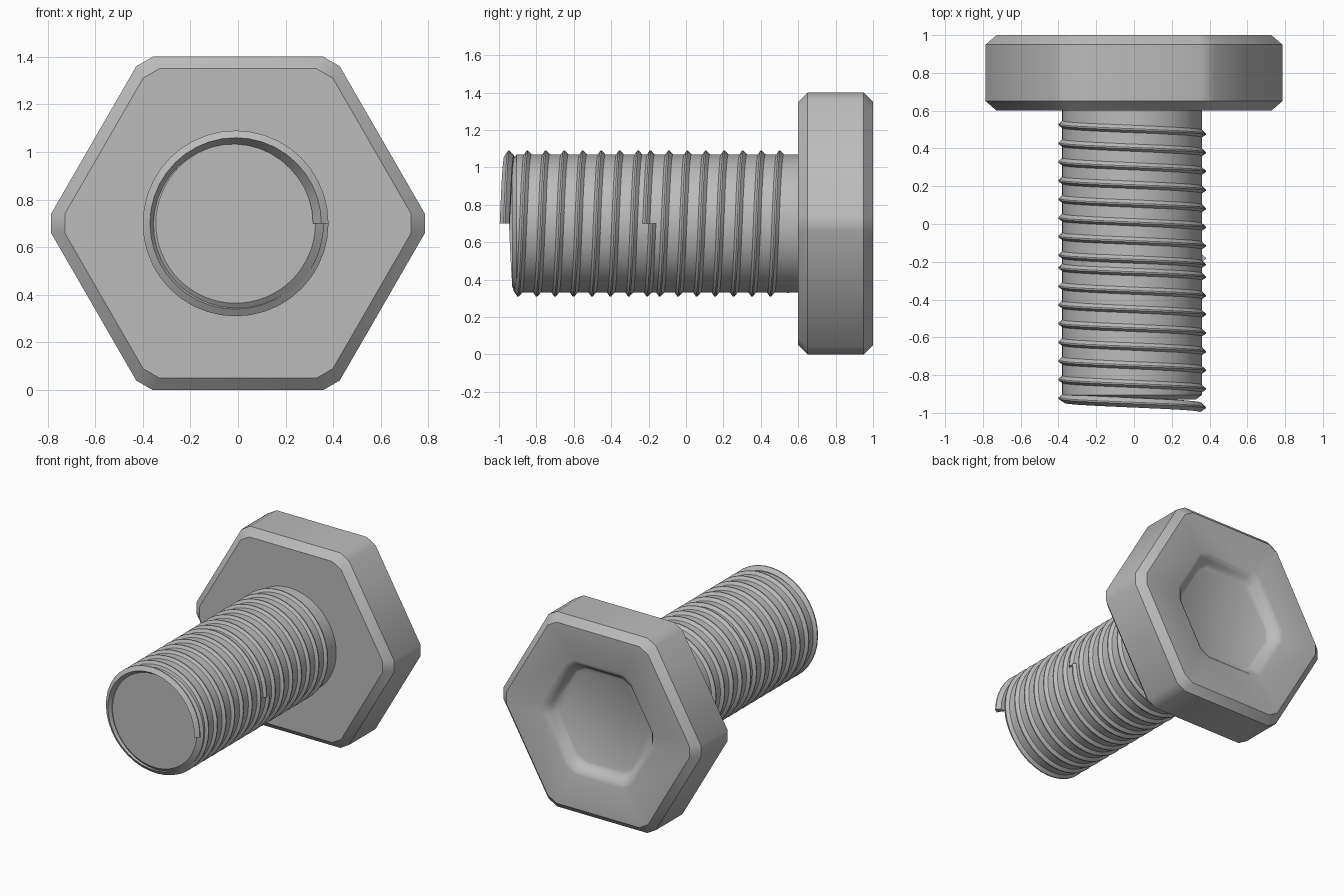
import bpy, bmesh, math
from mathutils import Vector

if "Cube" in bpy.data.objects:
    bpy.data.objects.remove(bpy.data.objects["Cube"], do_unlink=True)

steel = bpy.data.materials.new("steel_grey")
steel.use_nodes = True
GREY = (0.5, 0.5, 0.5, 1)
steel.diffuse_color = GREY
steel.node_tree.nodes["Principled BSDF"].inputs["Base Color"].default_value = GREY

MID_Z = 0.70      # height of the bolt axis
SHAFT_X = -0.01   # shaft sits slightly off the head's centre
PITCH = 0.0987


def loft(name, rings, angle):
    """Skin a list of equal-length point rings and cap both ends."""
    bm = bmesh.new()
    loops = [[bm.verts.new(p) for p in ring] for ring in rings]
    n = len(loops[0])
    for a, b in zip(loops, loops[1:]):
        for i in range(n):
            j = (i + 1) % n
            bm.faces.new((a[i], a[j], b[j], b[i]))
    bm.faces.new(loops[0])
    bm.faces.new(loops[-1])
    bmesh.ops.recalc_face_normals(bm, faces=bm.faces)
    mesh = bpy.data.meshes.new(name)
    bm.to_mesh(mesh)
    bm.free()
    mesh.materials.append(steel)
    obj = bpy.data.objects.new(name, mesh)
    bpy.context.collection.objects.link(obj)
    bpy.ops.object.select_all(action="DESELECT")
    obj.select_set(True)
    bpy.context.view_layer.objects.active = obj
    bpy.ops.object.shade_smooth_by_angle(angle=math.radians(angle))
    return obj


def hex_ring(inradius, y, cut=0.04):
    """Hexagon with clipped corners, corners pointing left and right."""
    pts = []
    half = inradius * math.tan(math.pi / 6) - cut / math.cos(math.pi / 6)
    for k in range(6):
        a = math.radians(30 + 60 * k)
        out = Vector((math.cos(a), 0, math.sin(a)))
        side = Vector((-math.sin(a), 0, math.cos(a)))
        for s in (-half, half):
            pts.append(out * inradius + side * s + Vector((0, y, MID_Z)))
    return pts


def circle(radius, y, n=64):
    return [(SHAFT_X + radius * math.cos(2 * math.pi * i / n), y,
             MID_Z + radius * math.sin(2 * math.pi * i / n)) for i in range(n)]


def thread(name, start_y, turns, steps=40):
    """Ridge swept along a helix."""
    profile = [(0.36, -0.024), (0.39, -0.004), (0.39, 0.004), (0.365, 0.027), (0.325, 0.03)]
    rings = []
    for i in range(int(turns * steps) + 1):
        a = 2 * math.pi * i / steps
        y = start_y + PITCH * i / steps
        rings.append([(SHAFT_X + r * math.cos(a), y + dy, MID_Z + r * math.sin(a))
                      for r, dy in profile])
    return loft(name, rings, 25)


# Chamfered hexagonal head with a shallow soft-edged socket in the back
loft("hex_head", [
    hex_ring(0.65, 0.60), hex_ring(0.70, 0.65),
    hex_ring(0.70, 0.95), hex_ring(0.65, 1.00),
    hex_ring(0.41, 0.992), hex_ring(0.385, 0.98), hex_ring(0.365, 0.955),
    hex_ring(0.35, 0.93), hex_ring(0.33, 0.92),
], 32)

# Plain round shaft
loft("shaft", [circle(0.37, 0.62), circle(0.37, -0.905), circle(0.335, -0.93)], 30)

# Two thread runs that overlap part-way along the shaft
thread("front_thread", -0.972, 8)
thread("rear_thread", -0.215, 7.7)
